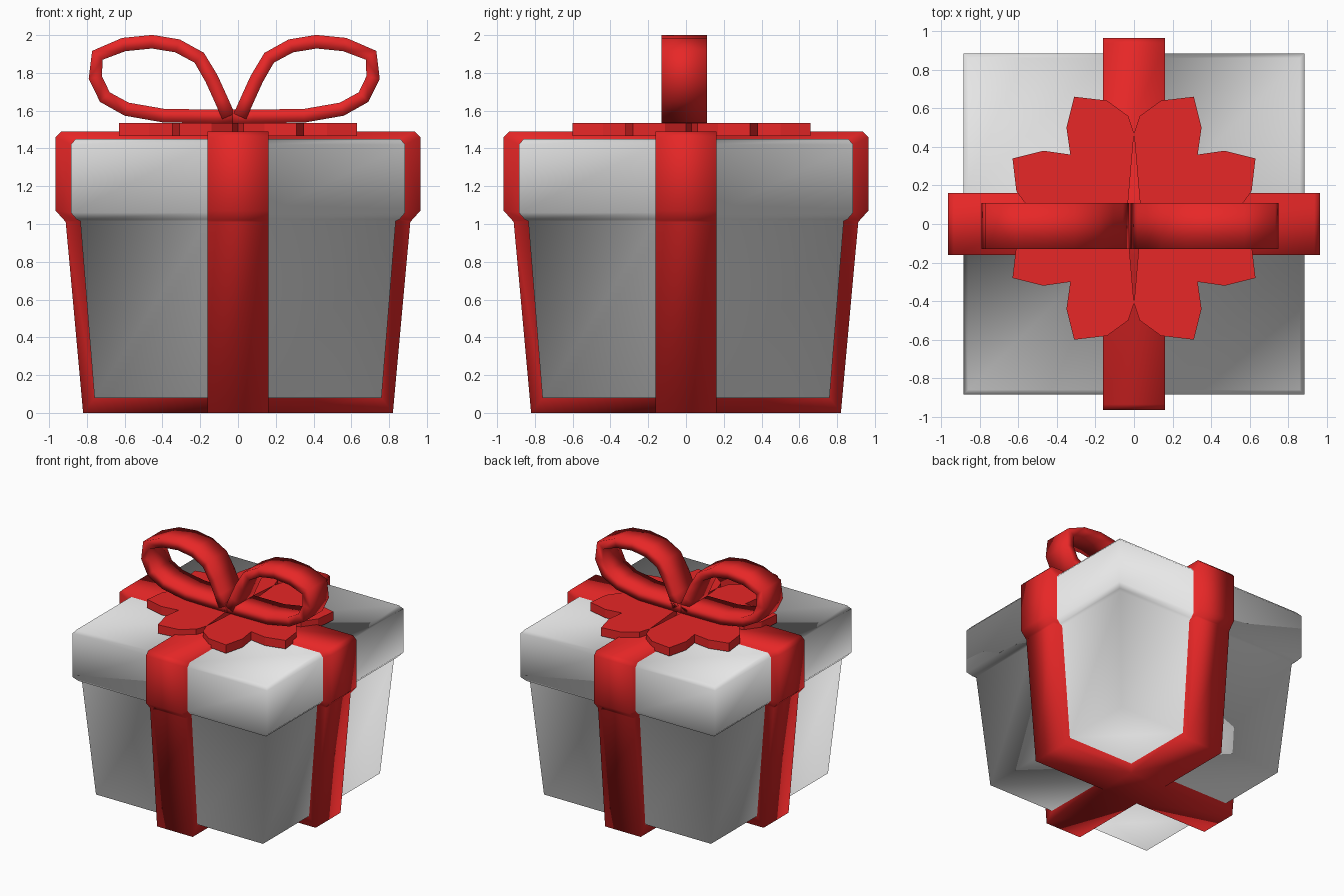
import bpy, bmesh
from mathutils import Vector

old = bpy.data.objects.get("Cube")
if old:
    bpy.data.objects.remove(old, do_unlink=True)


def material(name, rgb):
    m = bpy.data.materials.new(name)
    m.use_nodes = True
    m.diffuse_color = (*rgb, 1)
    bsdf = next(n for n in m.node_tree.nodes if n.type == 'BSDF_PRINCIPLED')
    bsdf.inputs["Base Color"].default_value = (*rgb, 1)
    return m


white = material("white paper", (0.8, 0.8, 0.8))
red = material("red ribbon", (0.8, 0.02, 0.02))


def finish(bm, name, mats, smooth):
    bmesh.ops.recalc_face_normals(bm, faces=bm.faces)
    for f in bm.faces:
        f.smooth = smooth
    me = bpy.data.meshes.new(name)
    bm.to_mesh(me)
    bm.free()
    ob = bpy.data.objects.new(name, me)
    for m in mats:
        me.materials.append(m)
    bpy.context.collection.objects.link(ob)
    return ob


# Wrapped box: square rings (half width, height) and the ribbon surface over each
HALF = 0.162
paper = [(0.76, 0.08), (0.835, 1.015), (0.855, 1.025), (0.885, 1.06), (0.885, 1.42), (0.86, 1.45)]
cover = [(0.82, 0.0), (0.912, 1.01), (0.92, 1.02), (0.965, 1.07), (0.965, 1.46), (0.935, 1.49)]

bm = bmesh.new()
rings = [[bm.verts.new((sx * r, sy * r, z)) for sx, sy in ((-1, -1), (1, -1), (1, 1), (-1, 1))]
         for r, z in paper]
for a, b in zip(rings, rings[1:]):
    for i in range(4):
        j = (i + 1) % 4
        bm.faces.new((a[i], a[j], b[j], b[i]))
bm.faces.new(rings[0][::-1])
bm.faces.new(rings[-1])

# Cut the ribbon edges into the box
for axis in ((1, 0, 0), (0, 1, 0)):
    for s in (-1, 1):
        bmesh.ops.bisect_plane(bm, geom=bm.verts[:] + bm.edges[:] + bm.faces[:],
                               plane_co=Vector(axis) * s * HALF, plane_no=axis)

# Raise the crossing ribbon out of the paper
strip = []
for f in bm.faces:
    c = f.calc_center_median()
    if min(abs(c.x), abs(c.y)) < HALF * 0.9:
        strip.append(f)
raised = bmesh.ops.extrude_face_region(bm, geom=strip)["geom"]
bmesh.ops.delete(bm, geom=[f for f in strip if f.is_valid], context='FACES_ONLY')
for g in raised:
    if isinstance(g, bmesh.types.BMVert):
        k = min(range(len(paper)), key=lambda i: abs(paper[i][1] - g.co.z))
        for ax in (0, 1):
            if abs(g.co[ax]) > HALF * 2:
                g.co[ax] = cover[k][0] if g.co[ax] > 0 else -cover[k][0]
        g.co.z = cover[k][1]
for f in bm.faces:
    xs = [abs(v.co.x) for v in f.verts]
    ys = [abs(v.co.y) for v in f.verts]
    f.material_index = int(max(xs) < HALF + 0.005 or max(ys) < HALF + 0.005)
finish(bm, "wrapped_box", [white, red], True)

# Four double-lobed leaves lying on the lid
lobe = [(0, 0.44), (0.03, 0.53), (0.14, 0.61), (0.31, 0.63), (0.35, 0.47)]
leaf = [(0.035, 0.035)] + lobe + [(0.33, 0.33)] + [(y, x) for x, y in reversed(lobe)]
for side, sx in (("left", 1), ("right", -1)):
    for end, sy in (("back", 1), ("front", -1)):
        bm = bmesh.new()
        base = bm.faces.new([bm.verts.new((sx * x, sy * y + 0.03, 1.465)) for x, y in leaf])
        top = bmesh.ops.extrude_face_region(bm, geom=[base], use_keep_orig=True)["geom"]
        bmesh.ops.translate(bm, vec=(0, 0, 0.07),
                            verts=[g for g in top if isinstance(g, bmesh.types.BMVert)])
        finish(bm, f"leaf_{end}_{side}", [red], False)

# Bow loops: a flat band swept along a teardrop path
path = [Vector(p) for p in (
    (0.03, 1.57), (0.07, 1.66), (0.12, 1.77), (0.185, 1.88), (0.30, 1.943), (0.435, 1.965),
    (0.585, 1.95), (0.725, 1.893), (0.735, 1.775), (0.685, 1.672), (0.57, 1.608),
    (0.37, 1.573), (0.10, 1.57), (-0.01, 1.57))]
THICK, WIDE = 0.036, 0.12
for side, sx in (("left", 1), ("right", -1)):
    bm = bmesh.new()
    sections = []
    for i, p in enumerate(path):
        d = (path[min(i + 1, len(path) - 1)] - path[max(i - 1, 0)]).normalized()
        n = Vector((-d.y, d.x)) * THICK
        sections.append([bm.verts.new((sx * (p.x + n.x * s) - 0.02, WIDE * w - 0.01, p.y + n.y * s))
                         for s, w in ((1, -1), (1, 1), (-1, 1), (-1, -1))])
    for a, b in zip(sections, sections[1:]):
        for i in range(4):
            j = (i + 1) % 4
            bm.faces.new((a[i], a[j], b[j], b[i]))
    bm.faces.new(sections[0])
    bm.faces.new(sections[-1])
    finish(bm, f"bow_loop_{side}", [red], True)
